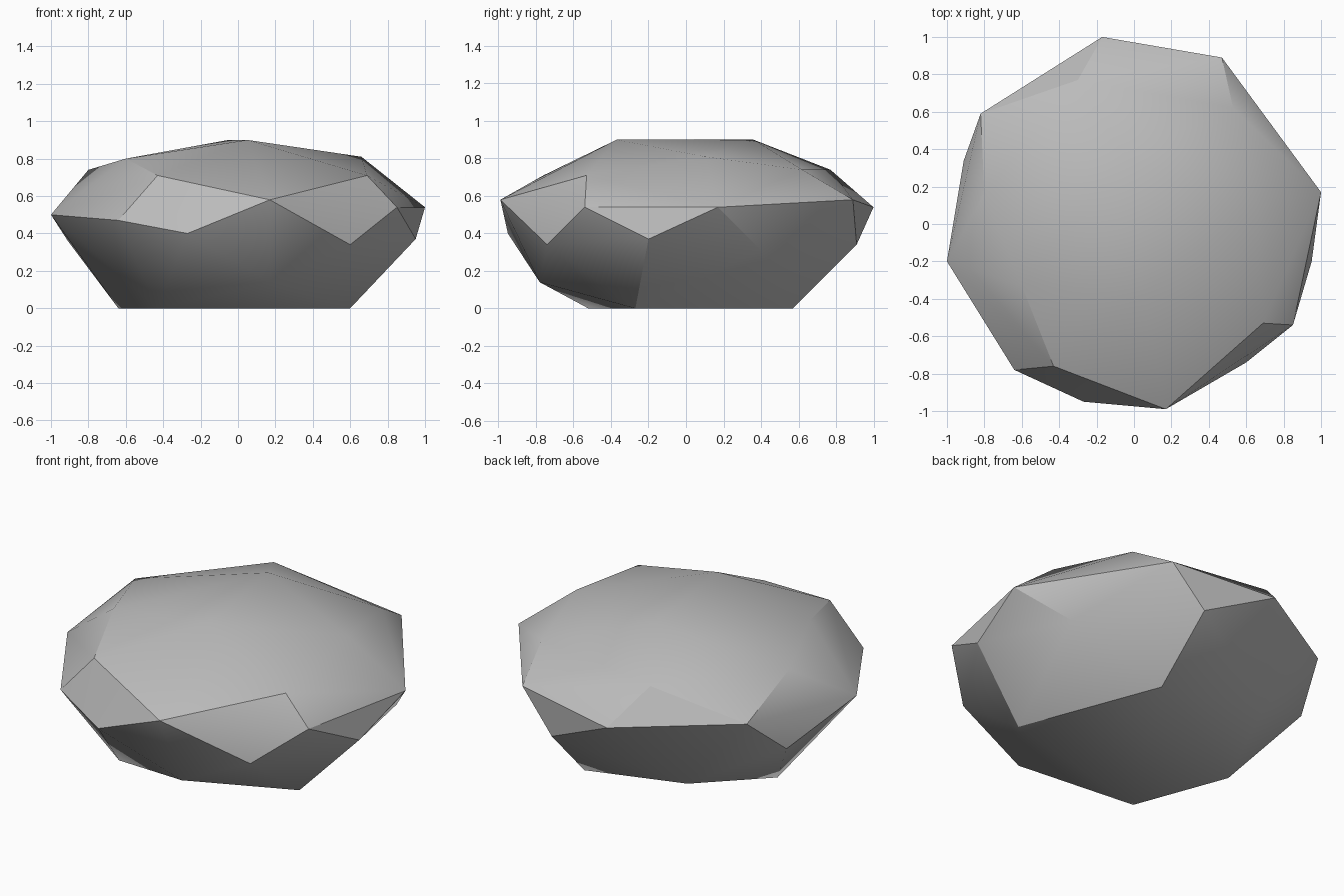
import bpy
import bmesh
import math

default_cube = bpy.data.objects.get("Cube")
if default_cube:
    bpy.data.objects.remove(default_cube, do_unlink=True)


def make_material(name, grey):
    """One flat neutral colour for the viewport and the render."""
    material = bpy.data.materials.new(name)
    material.use_nodes = True
    colour = (grey, grey, grey, 1)
    material.diffuse_color = colour
    shader = material.node_tree.nodes["Principled BSDF"]
    shader.inputs["Base Color"].default_value = colour
    shader.inputs["Roughness"].default_value = 0.9
    return material


def make_rock(name, corners, material, sharp_angle):
    """Chipped convex stone spanned by its corner points."""
    bm = bmesh.new()
    for corner in corners:
        bm.verts.new(corner)
    hull = bmesh.ops.convex_hull(bm, input=bm.verts[:])
    loose = {v for v in bm.verts if not v.link_faces}
    bmesh.ops.delete(bm, geom=list(loose), context="VERTS")
    # Merge almost flat neighbours into broad facets
    bmesh.ops.dissolve_limit(bm, angle_limit=math.radians(1),
                             verts=bm.verts[:], edges=bm.edges[:])
    bmesh.ops.recalc_face_normals(bm, faces=bm.faces[:])
    mesh = bpy.data.meshes.new(name)
    bm.to_mesh(mesh)
    bm.free()
    mesh.materials.append(material)
    rock = bpy.data.objects.new(name, mesh)
    bpy.context.scene.collection.objects.link(rock)
    bpy.ops.object.select_all(action="DESELECT")
    rock.select_set(True)
    bpy.context.view_layer.objects.active = rock
    bpy.ops.object.shade_smooth_by_angle(angle=math.radians(sharp_angle))
    return rock


# Flat underside resting on the ground
base = [(.6, -.27, 0), (.28, .57, 0), (-.64, .04, 0), (-.43, -.52, 0)]

# Chips between the underside and the widest part
lower = [(.17, -.78, .14), (-.43, .6, .12), (.78, .4, .31),
         (.6, -.74, .34), (.95, -.2, .37), (.26, .91, .34),
         (-.91, .34, .36), (-.27, -.95, .4)]

# Widest ring of corners
girdle = [(.17, -.99, .58), (.85, -.54, .54), (1, .17, .54),
          (.47, .89, .58), (-.17, 1, .54), (-.82, .59, .58),
          (-1, -.2, .5), (-.64, -.78, .47)]

# Shoulder corners below the crown
shoulder = [(-.43, -.76, .71), (.69, -.53, .71), (.66, .1, .81),
            (.53, .62, .74), (-.3, .77, .74), (-.8, .16, .74),
            (-.6, -.33, .8)]

# Gentle ridge on top
crown = [(.05, -.37, .9), (-.05, .36, .9)]

stone = make_material("stone grey", 0.5)
make_rock("rock", base + lower + girdle + shoulder + crown, stone, 30)
